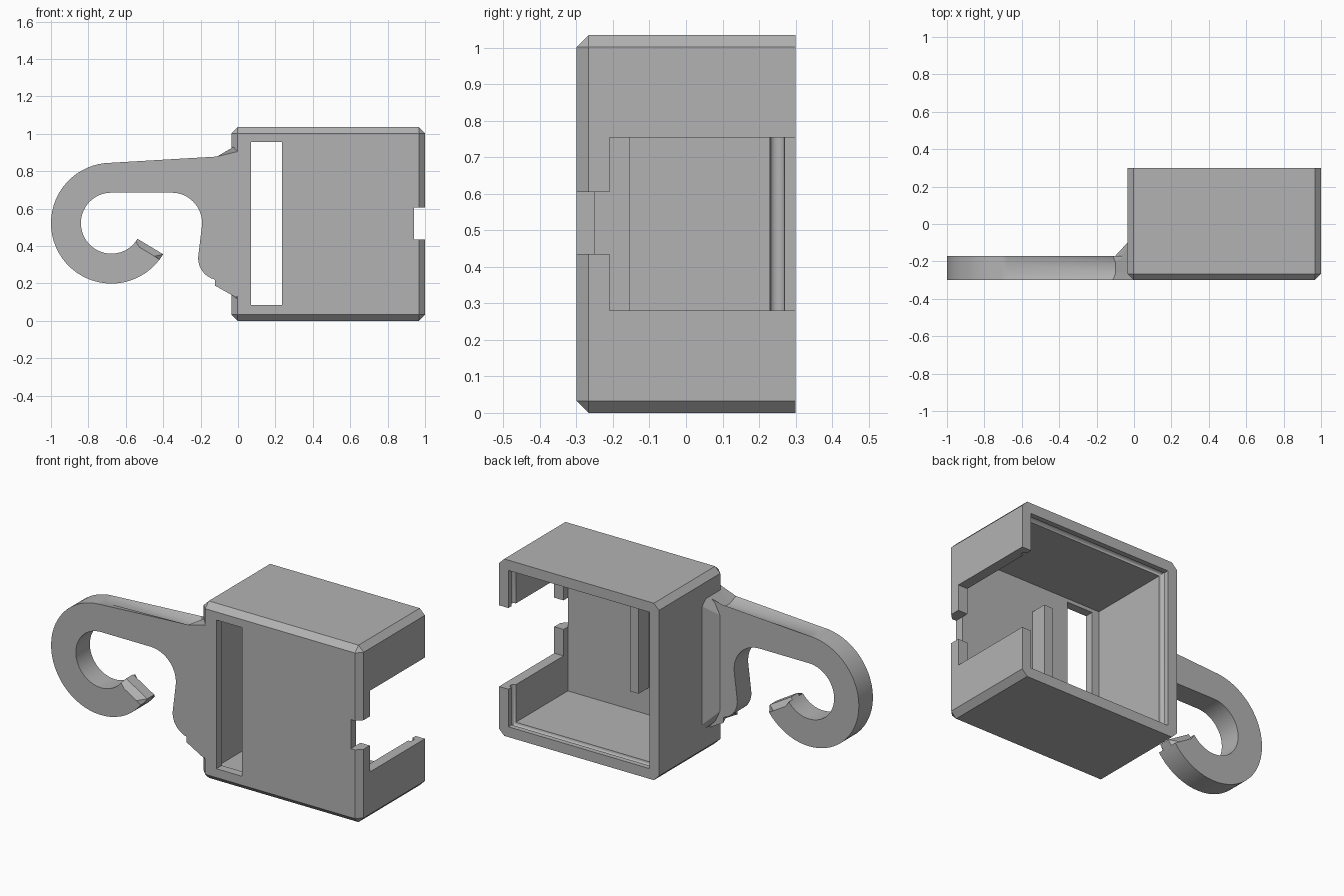
import bpy, bmesh
from math import sin, cos, pi, radians

if "Cube" in bpy.data.objects:
    bpy.data.objects.remove(bpy.data.objects["Cube"])

CHAMFER = 0.033
grey = bpy.data.materials.new("plain grey")
grey.use_nodes = True
grey.diffuse_color = (0.45, 0.45, 0.45, 1)
grey.node_tree.nodes["Principled BSDF"].inputs["Base Color"].default_value = grey.diffuse_color


def finish(name, bm):
    bmesh.ops.recalc_face_normals(bm, faces=bm.faces)
    mesh = bpy.data.meshes.new(name)
    bm.to_mesh(mesh)
    bm.free()
    mesh.materials.append(grey)
    obj = bpy.data.objects.new(name, mesh)
    bpy.context.collection.objects.link(obj)
    return obj


def loft(rings):
    """Skin a list of closed rings and cap both ends."""
    bm = bmesh.new()
    loops = [[bm.verts.new(p) for p in ring] for ring in rings]
    for a, b in zip(loops, loops[1:]):
        for i in range(len(a)):
            j = (i + 1) % len(a)
            bm.faces.new((a[i], a[j], b[j], b[i]))
    bm.faces.new(loops[0])
    bm.faces.new(loops[-1])
    return bm


def rect(x0, x1, y, z0, z1):
    return [(x0, y, z0), (x1, y, z0), (x1, y, z1), (x0, y, z1)]


def block(x0, x1, y0, y1, z0, z1):
    return loft([rect(x0, x1, y0, z0, z1), rect(x0, x1, y1, z0, z1)])


def chamfer(bm, keep):
    edges = [e for e in bm.edges if keep(*e.verts)]
    bmesh.ops.bevel(bm, geom=edges, offset=CHAMFER, offset_type='OFFSET',
                    segments=1, affect='EDGES')


def arc(cx, cz, r, start, end, steps):
    angles = [radians(start + (end - start) * i / steps) for i in range(steps + 1)]
    return [(cx + r * cos(a), cz + r * sin(a)) for a in angles]


def smooth(obj):
    bpy.ops.object.select_all(action='DESELECT')
    obj.select_set(True)
    bpy.context.view_layer.objects.active = obj
    bpy.ops.object.shade_smooth_by_angle(angle=radians(30))


# Case body: chamfered everywhere except around the open back
bm = block(-0.035, 1, -0.3, 0.3, 0, 1.035)
chamfer(bm, lambda a, b: not (a.co.y > 0.2 and b.co.y > 0.2))
case = finish("case", bm)

# Cavity with a round snap groove near the back rim
profile = [(-0.25, 0)]
profile += [(0.25 - 0.02 * cos(pi * i / 8), 0.02 * sin(pi * i / 8)) for i in range(9)]
profile += [(0.4, 0)]
cavity = loft([rect(0.025 - g, 0.94 + g, y, 0.06 - g, 0.975 + g) for y, g in profile])

# Openings: long front slot, side window, small side notch
cutters = {
    "cavity_cutter": cavity,
    "slot_cutter": block(0.07, 0.235, -0.4, -0.2, 0.085, 0.955),
    "window_cutter": block(0.9, 1.1, -0.21, 0.4, 0.28, 0.755),
    "notch_cutter": block(0.94, 1.1, -0.4, -0.2, 0.435, 0.605),
}
bpy.context.view_layer.objects.active = case
for name, bm in cutters.items():
    cutter = finish(name, bm)
    cutter.hide_render = True
    mod = case.modifiers.new(name, 'BOOLEAN')
    mod.operation = 'DIFFERENCE'
    mod.solver = 'EXACT'
    mod.object = cutter
    bpy.ops.object.modifier_apply(modifier=name)
    bpy.data.objects.remove(cutter)
smooth(case)

# Upright rib inside the case
finish("inner_rib", block(0.415, 0.47, -0.255, -0.155, 0.22, 0.81))

# Hook: one outline, extruded and chamfered front and back
END = 0.02
outline = [(END, 0.955), (-0.1, 0.845)]
outline += arc(-0.677, 0.522, 0.323, 90, 329, 40)
outline += arc(-0.677, 0.522, 0.163, 329, 90, 40)
outline += arc(-0.355, 0.522, 0.163, 90, -10, 16)
outline += arc(-0.095, 0.335, 0.118, 172, 262, 14)
outline += [(-0.085, 0.205), (-0.02, 0.13), (END, 0.085)]
bm = loft([[(x, y, z) for x, z in outline] for y in (-0.3, -0.17)])
chamfer(bm, lambda a, b: abs(a.co.y - b.co.y) < 0.01
        and not (a.co.x > 0.01 and b.co.x > 0.01))
smooth(finish("hook", bm))


# Flared root where the hook meets the case
def root_ring(x, back, z0, z1):
    c = CHAMFER
    return [(x, -0.26, z0), (x, back - c, z0), (x, back, z0 + c),
            (x, back, z1 - c), (x, back - c, z1), (x, -0.26, z1)]


finish("hook_root", loft([root_ring(-0.1, -0.17, 0.215, 0.845),
                          root_ring(-0.035, -0.1, 0.148, 0.905),
                          root_ring(END, -0.1, 0.148, 0.905)]))
